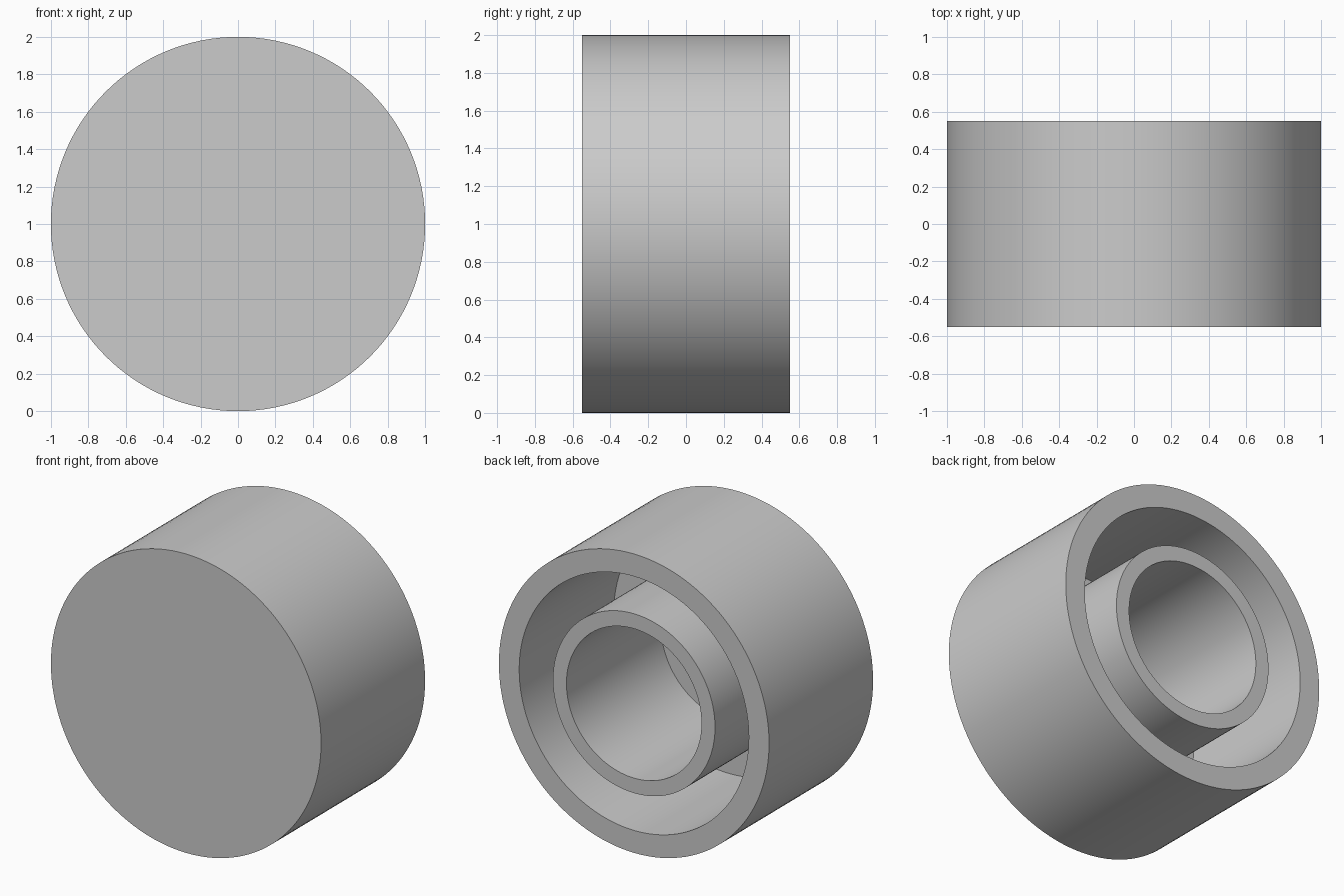
import bpy
import bmesh
from math import radians, tau
from mathutils import Vector

cube = bpy.data.objects.get("Cube")
if cube:
    bpy.data.objects.remove(cube, do_unlink=True)

SEGMENTS = 128
RADIUS = 1.0         # outer wall
CAVITY = 0.85        # inside of the outer wall
SLEEVE = 0.60        # outside of the inner sleeve
BORE = 0.50          # inside of the inner sleeve
FRONT, FLOOR, BACK = -0.55, -0.45, 0.55


def make_material(name, color):
    mat = bpy.data.materials.new(name)
    mat.use_nodes = True
    mat.diffuse_color = color
    mat.node_tree.nodes["Principled BSDF"].inputs["Base Color"].default_value = color
    return mat


def lathe(name, profile, material):
    """Revolve an open (radius, y) profile about the y axis through z = RADIUS."""
    bm = bmesh.new()
    points = [bm.verts.new((r, y, RADIUS)) for r, y in profile]
    edges = [bm.edges.new(pair) for pair in zip(points, points[1:])]
    bmesh.ops.spin(bm, geom=points + edges, cent=Vector((0, 0, RADIUS)),
                   axis=Vector((0, 1, 0)), angle=tau, steps=SEGMENTS)
    bmesh.ops.remove_doubles(bm, verts=bm.verts, dist=1e-4)
    bmesh.ops.recalc_face_normals(bm, faces=bm.faces)
    mesh = bpy.data.meshes.new(name)
    bm.to_mesh(mesh)
    bm.free()
    mesh.materials.append(material)
    obj = bpy.data.objects.new(name, mesh)
    bpy.context.collection.objects.link(obj)
    bpy.ops.object.select_all(action="DESELECT")
    obj.select_set(True)
    bpy.context.view_layer.objects.active = obj
    bpy.ops.object.shade_smooth_by_angle(angle=radians(30))
    return obj


grey = make_material("light_grey", (0.6, 0.6, 0.6, 1.0))

# Closed front disc, outer wall, ring-shaped cavity and inner sleeve in one solid
lathe("cap_with_sleeve", [
    (0, FRONT), (RADIUS, FRONT), (RADIUS, BACK),
    (CAVITY, BACK), (CAVITY, FLOOR),
    (SLEEVE, FLOOR), (SLEEVE, BACK),
    (BORE, BACK), (BORE, FLOOR), (0, FLOOR),
], grey)
